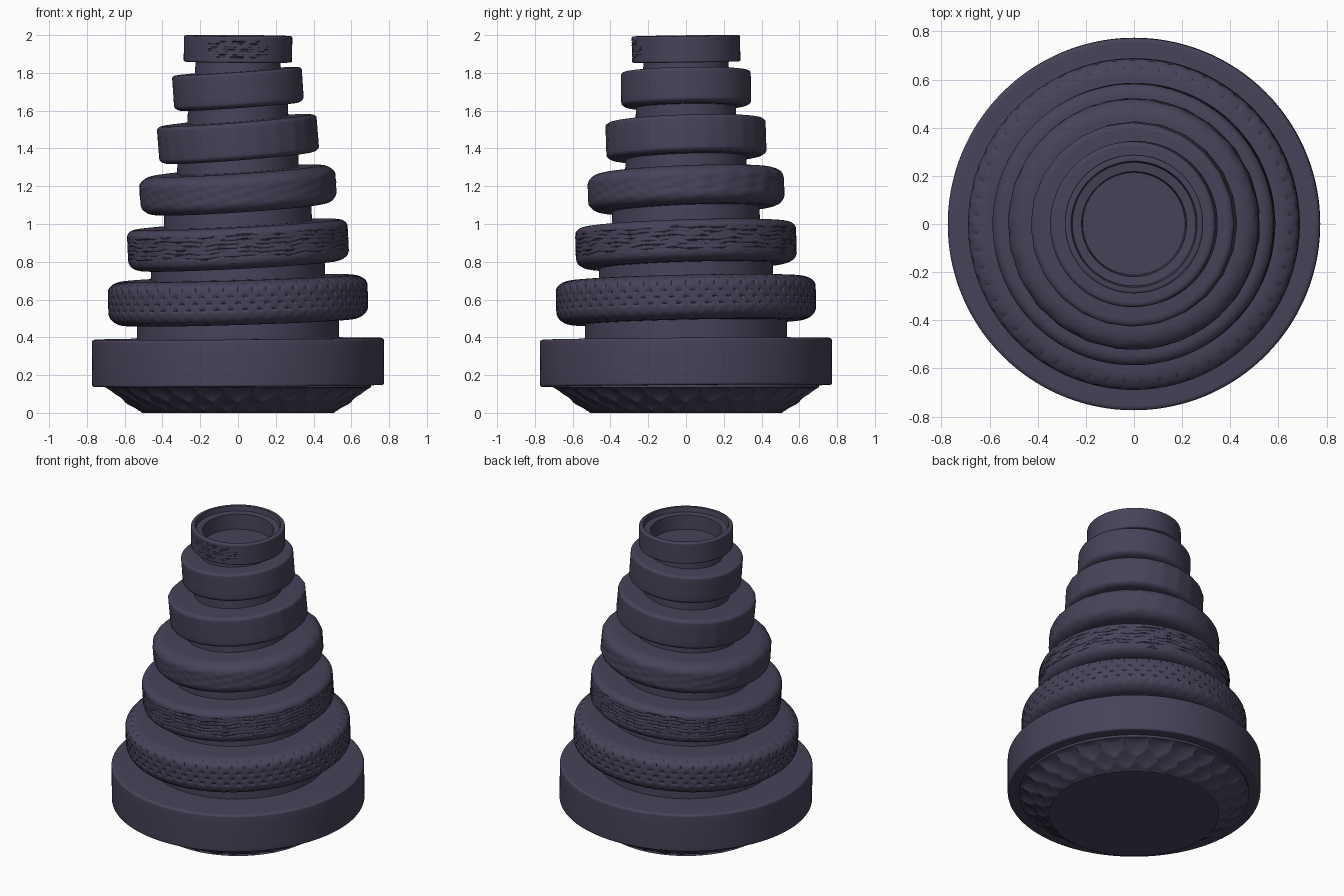
import bpy, bmesh, math

if "Cube" in bpy.data.objects:
    bpy.data.objects.remove(bpy.data.objects["Cube"])

plum = bpy.data.materials.new("dark plum")
plum.diffuse_color = (0.064, 0.054, 0.098, 1)
plum.use_nodes = True
plum.node_tree.nodes["Principled BSDF"].inputs["Base Color"].default_value = plum.diffuse_color


def lathe(name, profile, segs=192, dent=None, z=0.0, tilt=(0, 0), caps=False):
    """Spin a list of (radius, height) round z; dent(angle, height, radius) pushes the wall inward."""
    bm = bmesh.new()
    rows = []
    for r, h in profile:
        row = []
        for i in range(segs):
            a = 2 * math.pi * i / segs
            d = dent(a, h, r) if dent else 0
            row.append(bm.verts.new(((r - d) * math.cos(a), (r - d) * math.sin(a), h)))
        rows.append(row)
    for low, high in zip(rows, rows[1:]):
        for i in range(segs):
            j = (i + 1) % segs
            bm.faces.new((low[i], low[j], high[j], high[i]))
    if caps:
        bm.faces.new(rows[0][::-1])
        bm.faces.new(rows[-1])
    mesh = bpy.data.meshes.new(name)
    bm.to_mesh(mesh)
    bm.free()
    mesh.materials.append(plum)
    ob = bpy.data.objects.new(name, mesh)
    bpy.context.collection.objects.link(ob)
    ob.location.z = z
    ob.rotation_euler = (math.atan(tilt[1]), -math.atan(tilt[0]), 0)
    bpy.context.view_layer.objects.active = ob
    ob.select_set(True)
    bpy.ops.object.shade_smooth_by_angle(angle=math.radians(35))
    ob.select_set(False)
    return ob


def ring_profile(r, h, inner, bottom, top, steps=8, side=6):
    """Washer outline with elliptical corners; bottom and top are (width, height)."""
    pts = [(inner, -h / 2)]
    for k in range(steps + 1):
        a = math.pi / 2 * k / steps
        pts.append((r - bottom[0] * (1 - math.sin(a)), -h / 2 + bottom[1] * (1 - math.cos(a))))
    z0, z1 = -h / 2 + bottom[1], h / 2 - top[1]
    pts += [(r, z0 + (z1 - z0) * k / side) for k in range(1, side)]
    for k in range(steps + 1):
        a = math.pi / 2 * k / steps
        pts.append((r - top[0] * (1 - math.cos(a)), z1 + top[1] * math.sin(a)))
    return pts + [(inner, h / 2)]


def on_wall(r, outer):
    return r > outer - 0.06


def ripple(a, row):
    """Uneven wave round the ring, different for each row, about -1 to 1."""
    return (math.sin(7 * a + 2.3 * row) + math.sin(17 * a + 5.1 * row)
            + math.sin(29 * a + 3.7 * row)) / 2.2


# Surface patterns
def dots(a, h, r):
    if not on_wall(r, 0.69):
        return 0
    row = round(h / 0.034)
    if abs(row) > 3:
        return 0
    u = a / (2 * math.pi) * 56 + 0.5 * (row % 2)
    du = (u - round(u)) * 2 * math.pi * 0.69 / 56
    d = math.hypot(du, h - row * 0.034)
    return 0.014 * max(0, 1 - d / 0.0135)


def grooves(a, h, r):
    if not on_wall(r, 0.585) or abs(h) > 0.085:
        return 0
    wave = h + 0.004 * math.sin(9 * a) + 0.003 * math.sin(23 * a + 1)
    line = max(0, math.cos(2 * math.pi * wave / 0.022)) ** 3
    return 0.007 * line * min(1, max(0, 0.6 + 0.8 * ripple(a, round(wave / 0.022))))


def hammered(a, h, r):
    if not on_wall(r, 0.52):
        return 0
    return 0.0018 * (math.sin(31 * a + 40 * h) + math.sin(19 * a - 75 * h + 1)) * math.cos(60 * h + 5 * a)


def facets(a, h, r):
    if not on_wall(r, 0.42):
        return 0
    step = 2 * math.pi / 24
    b = (a % step) - step / 2
    return r * (1 - math.cos(step / 2) / math.cos(b)) * 0.8


def scratches(a, h, r):
    side = abs((a + math.pi / 2 + math.pi) % (2 * math.pi) - math.pi)
    if r < 0.28 or side > 0.6 or abs(h) > 0.05:
        return 0
    line = max(0, math.cos(2 * math.pi * h / 0.014)) ** 2
    return 0.006 * line * min(1, max(0, ripple(a, round(h / 0.014)) + 0.4))


def honeycomb(a, h, r):
    # nearest cell centre in staggered rows along the sloping bowl
    t = (r - 0.52) / 0.185
    if t <= 0.02 or t >= 0.98:
        return 0
    best = 9
    for row, tc in enumerate((0.08, 0.44, 0.82)):
        u = a / (2 * math.pi) * 28 + 0.5 * (row % 2)
        du = (u - round(u)) * 2 * math.pi * r / 28
        best = min(best, math.hypot(du, (t - tc) * 0.225))
    return 0.034 * max(0, 1 - (best / 0.088) ** 2)


# Honeycomb foot
bowl = [(0.52 + 0.185 * k / 28, 0.135 * (k / 28) ** 1.25) for k in range(29)]
lathe("honeycomb_foot", bowl + [(0.705, 0.16)], segs=336, dent=honeycomb, caps=True)

# Stepped central column seen between the rings
steps = [(0.535, 0.20, 0.595), (0.46, 0.595, 0.885), (0.39, 0.885, 1.18),
         (0.32, 1.18, 1.45), (0.265, 1.45, 1.715), (0.228, 1.715, 1.865)]
column = []
for r, z0, z1 in steps:
    column += [(r + 0.006, z0), (r - 0.004, z1)]
lathe("central_column", column, segs=128, caps=True)

# Stacked tilted rings: outer radius, height, centre z, inner, corners, tilt, pattern
rings = [
    ("base_ring", 0.773, 0.25, 0.268, 0.45, (0.012, 0.012), (0.02, 0.014), (0.007, 0.007), None, 192, 4),
    ("dotted_ring", 0.688, 0.235, 0.596, 0.40, (0.09, 0.07), (0.09, 0.055), (0.030, 0.022), dots, 336, 18),
    ("grooved_ring", 0.585, 0.22, 0.887, 0.34, (0.08, 0.055), (0.05, 0.04), (0.052, 0.030), grooves, 256, 40),
    ("hammered_ring", 0.52, 0.205, 1.18, 0.28, (0.08, 0.06), (0.08, 0.06), (0.066, 0.038), hammered, 224, 10),
    ("faceted_ring", 0.424, 0.20, 1.449, 0.22, (0.045, 0.03), (0.03, 0.02), (0.080, 0.032), facets, 192, 4),
    ("upper_ring", 0.344, 0.19, 1.714, 0.19, (0.05, 0.03), (0.022, 0.016), (0.070, 0.018), None, 160, 4),
]
for name, r, h, z, inner, low, high, tilt, dent, segs, side in rings:
    lathe(name, ring_profile(r, h, inner, low, high, side=side), segs, dent, z, tilt)

# Top collar with stepped open mouth
collar = ring_profile(0.287, 0.14, 0.20, (0.012, 0.008), (0.01, 0.008), steps=4, side=30)[:-1]
collar += [(0.262, 0.07), (0.256, 0.038), (0.218, 0.034), (0.212, -0.068), (0.20, -0.07)]
lathe("top_collar", collar, 256, scratches, 1.927, (-0.008, 0.014))
